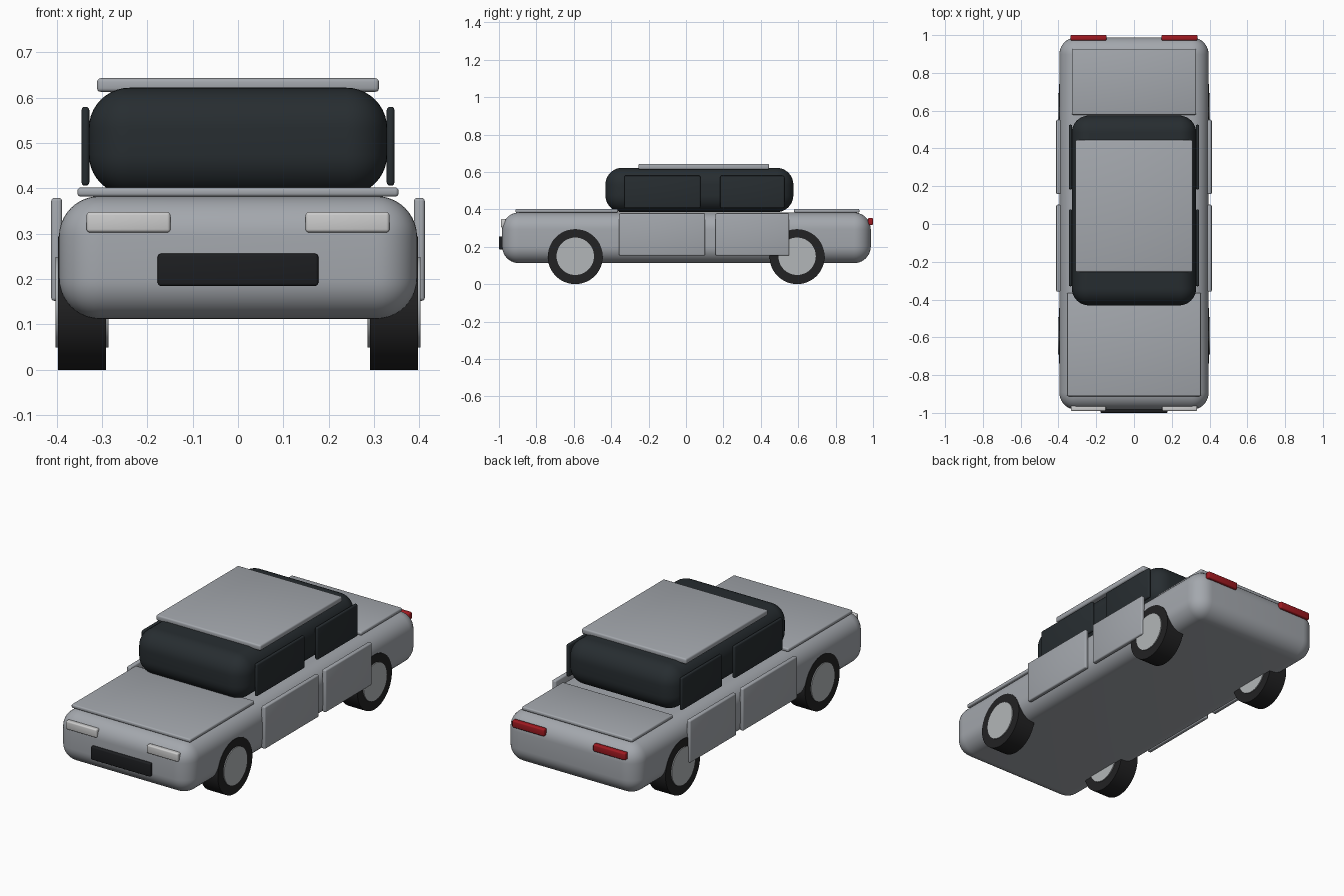
import bpy, math

if "Cube" in bpy.data.objects:
    bpy.data.objects.remove(bpy.data.objects["Cube"])


def mat(name, r, g, b):
    m = bpy.data.materials.new(name)
    m.diffuse_color = (r, g, b, 1)
    m.use_nodes = True
    m.node_tree.nodes["Principled BSDF"].inputs["Base Color"].default_value = m.diffuse_color
    return m


SILVER = mat("silver_paint", 0.37, 0.39, 0.42)
GLASS = mat("dark_glass", 0.02, 0.026, 0.03)
BLACK = mat("black_trim", 0.012, 0.013, 0.015)
RUBBER = mat("rubber", 0.016, 0.016, 0.017)
HUB = mat("hub_metal", 0.45, 0.47, 0.48)
LAMP = mat("lamp_white", 0.8, 0.8, 0.82)
RED = mat("lamp_red", 0.35, 0.01, 0.015)


def finish(ob, name, material):
    ob.name = name
    ob.data.materials.append(material)
    bpy.ops.object.shade_smooth_by_angle(angle=math.radians(35))


def box(name, x, y, z, material, radius, segments=3):
    """Rounded box from (min, max) ranges."""
    c = [(a + b) / 2 for a, b in (x, y, z)]
    bpy.ops.mesh.primitive_cube_add(size=1, location=c)
    ob = bpy.context.object
    ob.scale = [b - a for a, b in (x, y, z)]
    bpy.ops.object.transform_apply(location=False, rotation=False, scale=True)
    bev = ob.modifiers.new("round", 'BEVEL')
    bev.width, bev.segments = radius, segments
    bpy.ops.object.modifier_apply(modifier=bev.name)
    finish(ob, name, material)


def pair(name, x, y, z, material, radius):
    """Left and right copies of a box."""
    box(name + "_right", x, y, z, material, radius)
    box(name + "_left", (-x[1], -x[0]), y, z, material, radius)


def disc(name, x, y, z, radius, width, material):
    bpy.ops.mesh.primitive_cylinder_add(vertices=48, radius=radius, depth=width,
                                        location=(x, y, z), rotation=(0, math.pi / 2, 0))
    finish(bpy.context.object, name, material)


# Main volumes
box("body", (-0.395, 0.395), (-0.983, 0.988), (0.112, 0.383), SILVER, 0.09, 10)
box("cabin", (-0.329, 0.329), (-0.431, 0.574), (0.385, 0.622), GLASS, 0.09, 10)

# Panels laid on top
box("hood", (-0.354, 0.354), (-0.912, -0.364), (0.382, 0.402), SILVER, 0.007)
box("trunk_lid", (-0.329, 0.329), (0.578, 0.927), (0.382, 0.402), SILVER, 0.007)
box("roof", (-0.311, 0.311), (-0.254, 0.444), (0.613, 0.643), SILVER, 0.008)

# Doors and side windows
for end, door_y, win_y in (("front", (-0.358, 0.102), (-0.33, 0.077)),
                           ("rear", (0.158, 0.552), (0.183, 0.526))):
    pair(end + "_door", (0.388, 0.412), door_y, (0.152, 0.379), SILVER, 0.007)
    pair(end + "_window", (0.328, 0.345), win_y, (0.406, 0.58), GLASS, 0.007)

# Lights and grille
pair("headlight", (0.149, 0.334), (-0.99, -0.962), (0.303, 0.348), LAMP, 0.007)
pair("taillight", (0.145, 0.337), (0.972, 1.0), (0.315, 0.354), RED, 0.007)
box("grille", (-0.177, 0.177), (-1.0, -0.965), (0.185, 0.256), BLACK, 0.006)

# Wheels: tyre with a hub that pokes out on both faces
for side, s in (("right", 1), ("left", -1)):
    for end, y in (("front", -0.592), ("rear", 0.594)):
        disc(f"{end}_tyre_{side}", s * 0.344, y, 0.147, 0.147, 0.106, RUBBER)
        disc(f"{end}_hub_{side}", s * 0.344, y, 0.149, 0.1, 0.116, HUB)
